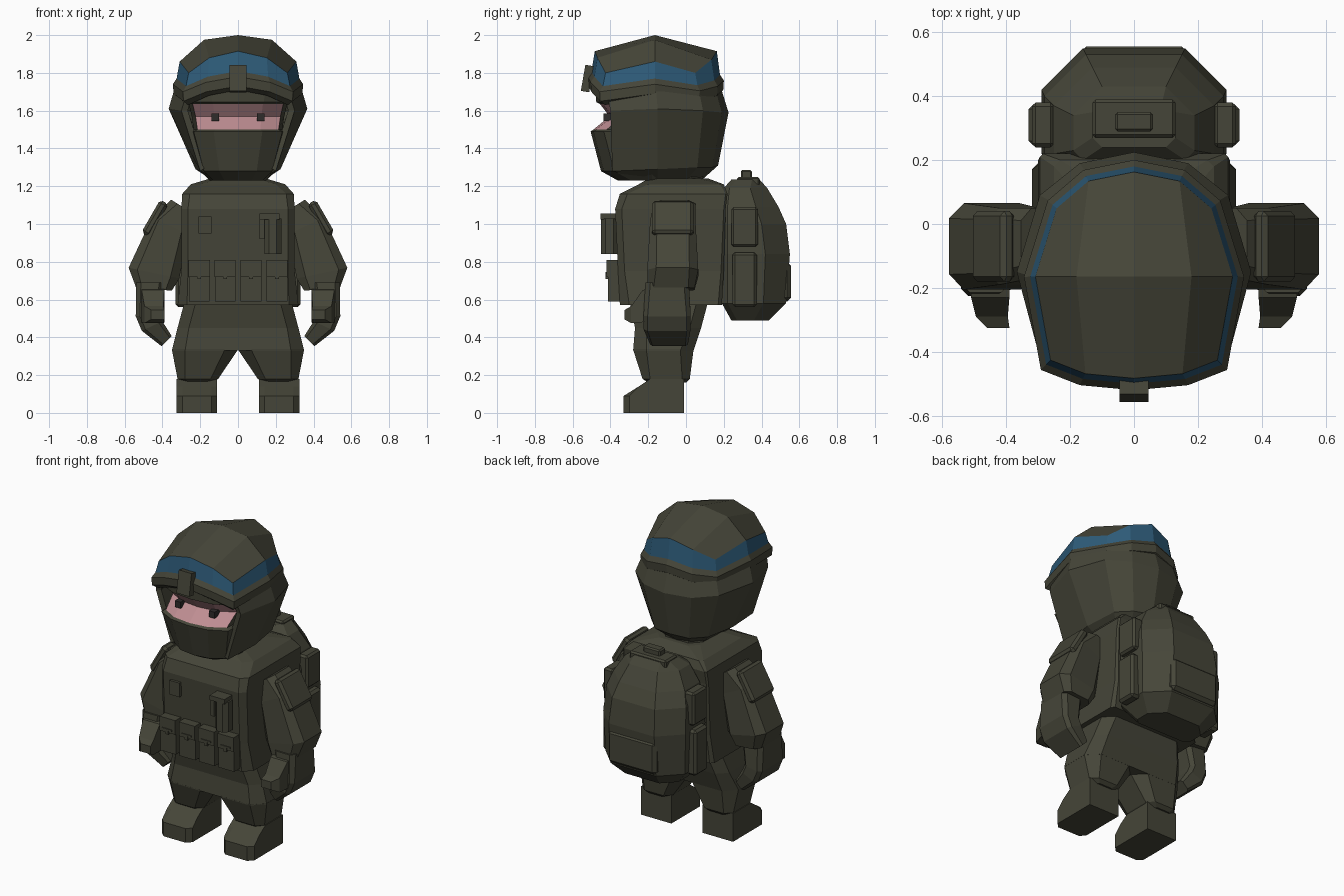
import bpy, bmesh, math
from mathutils import Vector, Matrix

cube = bpy.data.objects.get("Cube")
if cube:
    bpy.data.objects.remove(cube, do_unlink=True)


def material(name, rgb):
    m = bpy.data.materials.new(name)
    m.use_nodes = True
    m.diffuse_color = (*rgb, 1)
    m.node_tree.nodes["Principled BSDF"].inputs["Base Color"].default_value = (*rgb, 1)
    return m


OLIVE = material("dark olive", (.06, .06, .04))
BLUE = material("band blue", (.027, .105, .19))
SKIN = material("skin pink", (.52, .27, .29))
DARK = material("eye dark", (.028, .025, .024))


def finish(name, bm, mat):
    bmesh.ops.recalc_face_normals(bm, faces=bm.faces)
    mesh = bpy.data.meshes.new(name)
    bm.to_mesh(mesh)
    bm.free()
    mesh.materials.append(mat)
    obj = bpy.data.objects.new(name, mesh)
    bpy.context.collection.objects.link(obj)
    return obj


def loft(name, rings, mat=OLIVE, closed=True, caps=True, side=1):
    """Skin a list of equal-length point rings; side=-1 mirrors across x."""
    bm = bmesh.new()
    rows = [[bm.verts.new((p[0] * side, p[1], p[2])) for p in r] for r in rings]
    n = len(rows[0])
    for a, b in zip(rows, rows[1:]):
        for i in range(n if closed else n - 1):
            j = (i + 1) % n
            bm.faces.new((a[i], a[j], b[j], b[i]))
    if closed and caps:
        bm.faces.new(rows[0])
        bm.faces.new(rows[-1])
    return finish(name, bm, mat)


def octagon(x0, x1, y0, y1, z, front=.03, back=None):
    """Horizontal rectangle with chamfered corners."""
    f, b = front, front if back is None else back
    return [(x0 + f, y0, z), (x1 - f, y0, z), (x1, y0 + f, z), (x1, y1 - b, z),
            (x1 - b, y1, z), (x0 + b, y1, z), (x0, y1 - b, z), (x0, y0 + f, z)]


def limb_section(x, y, z, u, v, tilt):
    """Chamfered section of a limb, tilted in the xz plane (degrees)."""
    c, s = math.cos(math.radians(tilt)), math.sin(math.radians(tilt))
    return [(x + p[0] * c, y + p[1], z + p[0] * s)
            for p in octagon(-u, u, -v, v, 0, min(u, v) * .35)]


def box(name, x0, x1, y0, y1, z0, z1, mat=OLIVE, bevel=0, side=1, turn=None):
    bm = bmesh.new()
    size = Vector((x1 - x0, y1 - y0, z1 - z0))
    bmesh.ops.create_cube(bm, size=1, matrix=Matrix.Diagonal((*size, 1)))
    if bevel:
        bmesh.ops.bevel(bm, geom=bm.edges[:], offset=bevel, segments=1, affect='EDGES')
    if turn:
        bm.transform(Matrix.Rotation(math.radians(turn[0]), 4, turn[1]))
    bm.transform(Matrix.Translation(((x0 + x1) / 2, (y0 + y1) / 2, (z0 + z1) / 2)))
    if side < 0:
        bm.transform(Matrix.Diagonal((-1, 1, 1, 1)))
    return finish(name, bm, mat)


def flip(points):
    return [(-p[0], *p[1:]) for p in points]


def full(half):
    """Close a half ring running front centre -> side -> back centre."""
    return half + flip(half[-2:0:-1])


# Helmet dome: a grid of three rows over the ring of the coloured band
outline = [(0, -.5), (.16, -.485), (.275, -.44), (.325, -.165),
           (.255, .06), (.15, .15), (0, .18)]
top_z = [1.915, 1.88, 1.8, 1.86, 1.8, 1.87, 1.915]
low_z = [1.81, 1.78, 1.73, 1.77, 1.735, 1.76, 1.79]


def helmet_ring(scale, zs, drop=0):
    return [(x * scale, (y + .16) * scale - .16, z - drop)
            for (x, y), z in zip(outline, zs)]


band_top = helmet_ring(.95, top_z)
front_row, back_row = band_top[:3], band_top[:3:-1]
ridge = [(0, -.165, 2), (.18, -.165, 1.975), band_top[3]]
rows = [flip(r[:0:-1]) + r for r in (front_row, ridge, back_row)]
loft("helmet_dome", rows, closed=False)
band_low = helmet_ring(1, low_z)
loft("helmet_band", [full(band_top), full(band_low)], BLUE, caps=False)
loft("helmet_rim", [full(band_low), full(helmet_ring(1.06, low_z, .03)),
                    full(helmet_ring(1.05, low_z, .08)),
                    full(helmet_ring(.96, low_z, .1))], caps=False)
box("helmet_mount", -.045, .045, -.545, -.5, 1.7, 1.84, turn=(-10, 'X'))

# Helmet shell around sides and back, open at the face
shell = [[(.27, -.42, 1.7), (.335, -.16, 1.72), (.26, .07, 1.7), (.15, .16, 1.7), (0, .185, 1.72)],
         [(.3, -.4, 1.6), (.367, -.15, 1.61), (.295, .09, 1.6), (.17, .19, 1.59), (0, .225, 1.59)],
         [(.2, -.39, 1.28), (.225, -.15, 1.29), (.2, .06, 1.3), (.12, .14, 1.3), (0, .17, 1.31)],
         [(.13, -.3, 1.25), (.15, -.15, 1.24), (.13, 0, 1.23), (.08, .06, 1.23), (0, .08, 1.23)]]
shell_obj = loft("helmet_shell", [r + flip(r[-2::-1]) for r in shell], closed=False)
solid = shell_obj.modifiers.new("thickness", 'SOLIDIFY')
solid.thickness = .035
solid.offset = -1


# Masked head with a recessed eye opening
def head_ring(z, w, front):
    return full([(0, front, z), (w * .55, front + .015, z), (w, front + .07, z),
                 (w + .02, -.18, z), (w * .7, .02, z), (0, .07, z)])


head = loft("masked_head", [
    head_ring(1.23, .13, -.36), head_ring(1.28, .18, -.45), head_ring(1.49, .235, -.505),
    head_ring(1.5, .215, -.49), head_ring(1.57, .225, -.405), head_ring(1.635, .24, -.455),
    head_ring(1.645, .25, -.475), head_ring(1.72, .26, -.48)])
head.data.materials.append(SKIN)
for f in head.data.polygons:
    if 1.5 < f.center.z < 1.635 and f.center.y < -.3:
        f.material_index = 1
for s in (1, -1):
    box("eye", .1, .14, -.437, -.38, 1.545, 1.585, DARK, side=s)

# Neck and vest
loft("neck", [octagon(-.14, .14, -.2, .09, z, .06) for z in (1.15, 1.27)])
loft("vest", [octagon(-.32, .32, -.35, .19, .57, .05, .02),
              octagon(-.3, .3, -.36, .2, .75, .035, .015),
              octagon(-.3, .3, -.375, .21, 1.08, .035, .01),
              octagon(-.295, .295, -.35, .22, 1.16, .04, .01),
              octagon(-.25, .25, -.25, .2, 1.21, .05, .02),
              octagon(-.15, .15, -.2, .12, 1.24, .05)])

# Ammo pouches with flaps and cross-shaped fasteners
for i in range(4):
    x = -.205 + i * .137
    box("pouch", x - .055, x + .055, -.412, -.33, .59, .8)
    box("pouch_flap", x - .056, x + .056, -.42, -.34, .72, .81)
    box("pouch_tab", x - .035, x + .035, -.425, -.41, .735, .745)
    box("pouch_tab_stem", x - .01, x + .01, -.426, -.41, .71, .745)

# Chest patch and radio
box("chest_patch", -.21, -.14, -.39, -.35, .95, 1.04)
loft("radio", [octagon(.14, .23, -.45, -.36, z, .025) for z in (.84, 1.03)])
box("radio_cap", .115, .22, -.452, -.36, 1.025, 1.055)
box("radio_clip", .115, .14, -.44, -.36, .92, 1.04)

# Pelvis
loft("pelvis", [octagon(-.28, .28, -.3, .12, .6, .06), octagon(-.32, .32, -.27, .08, .45, .06),
                octagon(-.35, .35, -.28, .04, .33, .07)])

for s, tag in ((1, "left"), (-1, "right")):
    # Trouser leg and boot
    loft(tag + "_leg", [octagon(0, .35, -.28, .04, .335, .07),
                        octagon(.105, .32, -.23, .02, .18, .04),
                        octagon(.13, .3, -.2, 0, .16, .04)], side=s)
    profile = [(-.33, 0), (-.33, .09), (-.25, .14), (-.19, .18), (-.01, .18), (-.01, 0)]
    loft(tag + "_boot", [[(x, max(y, lim), z) for y, z in profile]
                         for x, lim in ((.11, -.3), (.14, -1), (.295, -1), (.325, -.3))], side=s)
    # Sleeve, shoulder pad, forearm with mitten, thumb
    loft(tag + "_sleeve", [limb_section(.26, -.06, 1.07, .11, .11, 32),
                           limb_section(.36, -.07, .99, .105, .12, 25),
                           limb_section(.445, -.07, .74, .137, .135, 12),
                           limb_section(.445, -.08, .655, .095, .125, 5)], side=s)
    box(tag + "_shoulder_pad", .415, .465, -.18, .04, .93, 1.13, bevel=.015,
        side=s, turn=(-30, 'Y'))
    loft(tag + "_forearm", [limb_section(.465, -.1, .69, .075, .115, 0),
                            limb_section(.48, -.1, .52, .062, .125, -8),
                            limb_section(.455, -.1, .46, .06, .125, -25),
                            limb_section(.378, -.09, .38, .038, .1, -45)], side=s)
    loft(tag + "_thumb", [[(x + a * w, y, z + b * h) for a, b in
                           ((-1, -1), (1, -1), (1, 1), (-1, 1))]
                          for x, y, z, w, h in ((.45, -.15, .58, .06, .09),
                                                (.45, -.23, .565, .06, .085),
                                                (.445, -.29, .52, .05, .045),
                                                (.425, -.325, .52, .035, .025))], side=s)
    # Backpack side pockets
    box("upper_side_pocket", .25, .32, .24, .38, .88, 1.09, bevel=.012, side=s)
    box("lower_side_pocket", .26, .33, .245, .375, .56, .85, bevel=.015, side=s)

# Backpack
loft("backpack", [octagon(-w, w, y0, y1, z, .03, cut) for w, y0, y1, z, cut in (
    (.2, .24, .44, .49, .08), (.28, .19, .53, .58, .12), (.29, .19, .55, .84, .13),
    (.28, .19, .53, 1, .13), (.25, .19, .49, 1.09, .12), (.19, .2, .43, 1.19, .09),
    (.13, .24, .39, 1.235, .04))])
box("backpack_pocket", -.17, .17, .48, .555, .59, .8, bevel=.02)
box("backpack_handle_base", -.13, .13, .27, .39, 1.2, 1.25, bevel=.01)
box("backpack_handle", -.06, .06, .29, .35, 1.23, 1.285, bevel=.008)
